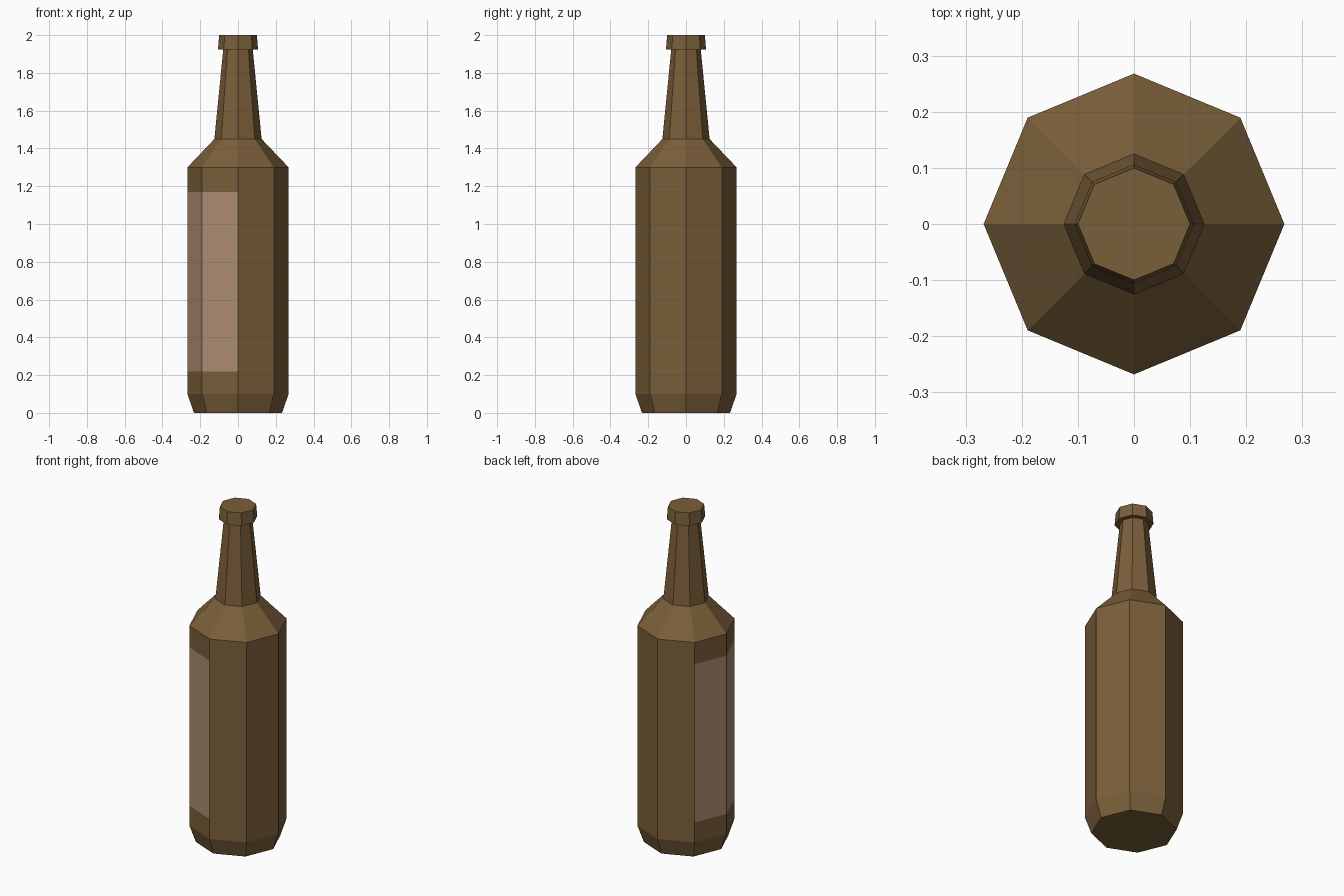
import bpy
import bmesh
from math import cos, sin, pi, radians
from mathutils import Vector

cube = bpy.data.objects.get("Cube")
if cube:
    bpy.data.objects.remove(cube, do_unlink=True)

SIDES = 8
LABEL_BOTTOM, LABEL_TOP = 0.22, 1.17
LABEL_ANGLE = radians(202.5)


def make_material(name, rgb):
    mat = bpy.data.materials.new(name)
    mat.use_nodes = True
    mat.diffuse_color = (*rgb, 1)
    mat.node_tree.nodes["Principled BSDF"].inputs["Base Color"].default_value = (*rgb, 1)
    return mat


def lathe(name, profile, materials):
    """Revolve (radius, height) points into a closed, flat-faced solid."""
    bm = bmesh.new()
    rings = []
    for r, z in profile:
        angles = [2 * pi * i / SIDES for i in range(SIDES)]
        rings.append([bm.verts.new((r * cos(a), r * sin(a), z)) for a in angles])
    for low, high in zip(rings, rings[1:]):
        for i in range(SIDES):
            j = (i + 1) % SIDES
            bm.faces.new((low[i], low[j], high[j], high[i]))
    bm.faces.new(rings[0][::-1])
    bm.faces.new(rings[-1])
    bmesh.ops.recalc_face_normals(bm, faces=bm.faces)
    mesh = bpy.data.meshes.new(name)
    bm.to_mesh(mesh)
    bm.free()
    for mat in materials:
        mesh.materials.append(mat)
    obj = bpy.data.objects.new(name, mesh)
    bpy.context.collection.objects.link(obj)
    return obj


glass = make_material("brown_glass", (0.195, 0.114, 0.042))
paper = make_material("tan_label", (0.413, 0.262, 0.162))

# Bottle: chamfered base, straight body, shoulder, tapering neck, flared lip
bottle = lathe("bottle", [
    (0.233, 0), (0.268, 0.1),
    (0.268, LABEL_BOTTOM), (0.268, LABEL_TOP),
    (0.268, 1.3), (0.125, 1.45),
    (0.078, 1.925), (0.106, 1.925), (0.1, 2.0),
], [glass, paper])

# Label: three neighbouring side panels within the label band
label_dir = Vector((cos(LABEL_ANGLE), sin(LABEL_ANGLE), 0))
for face in bottle.data.polygons:
    in_band = LABEL_BOTTOM < face.center.z < LABEL_TOP
    if in_band and face.normal.dot(label_dir) > cos(radians(50)):
        face.material_index = 1
